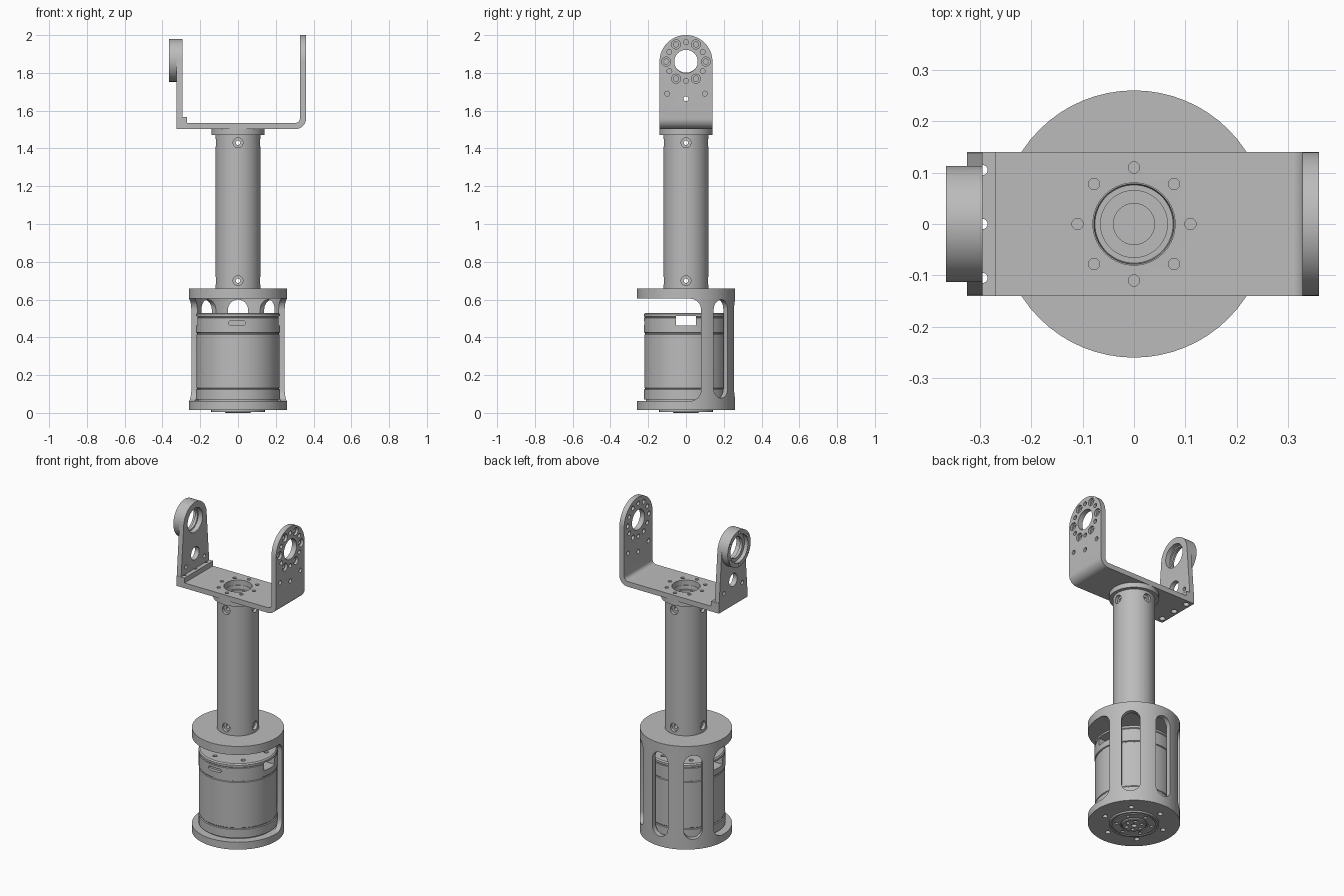
import bpy, bmesh
from math import sin, cos, pi, radians
from mathutils import Vector, Matrix

cube = bpy.data.objects.get("Cube")
if cube:
    bpy.data.objects.remove(cube)

grey = bpy.data.materials.new("machined grey")
grey.use_nodes = True
grey.diffuse_color = (0.5, 0.5, 0.5, 1)
grey.node_tree.nodes["Principled BSDF"].inputs["Base Color"].default_value = (0.5, 0.5, 0.5, 1)


def rod(bm, start, end, r, r2=None, segs=24):
    """Solid cylinder or cone between two points."""
    a, b = Vector(start), Vector(end)
    turn = (b - a).to_track_quat('Z', 'Y').to_matrix().to_4x4()
    bmesh.ops.create_cone(bm, cap_ends=True, segments=segs, radius1=r,
                          radius2=r if r2 is None else r2, depth=(b - a).length,
                          matrix=Matrix.Translation((a + b) / 2) @ turn)


def prism(bm, pts, lo, hi, place):
    """Extrude a 2D outline from lo to hi; place maps (u, v, w) to a point."""
    rings = [[bm.verts.new(place(u, v, w)) for u, v in pts] for w in (lo, hi)]
    faces = [bm.faces.new(rings[0][::-1]), bm.faces.new(rings[1])]
    for i in range(len(pts)):
        j = (i + 1) % len(pts)
        faces.append(bm.faces.new((rings[0][i], rings[0][j], rings[1][j], rings[1][i])))
    bmesh.ops.recalc_face_normals(bm, faces=faces)


def lathe(bm, profile, segs=64):
    """Revolve an (r, z) outline about the z axis."""
    verts = [bm.verts.new((r, 0, z)) for r, z in profile]
    edges = [bm.edges.new((v, verts[(i + 1) % len(verts)])) for i, v in enumerate(verts)
             if profile[i][0] or profile[(i + 1) % len(verts)][0]]
    bmesh.ops.spin(bm, geom=verts + edges, cent=(0, 0, 0), axis=(0, 0, 1),
                   angle=2 * pi, steps=segs)
    bmesh.ops.remove_doubles(bm, verts=bm.verts, dist=0.0001)
    bmesh.ops.recalc_face_normals(bm, faces=bm.faces)


def arc(cx, cy, r, a0, a1, n=8):
    angles = [radians(a0 + (a1 - a0) * i / n) for i in range(n + 1)]
    return [(cx + r * cos(a), cy + r * sin(a)) for a in angles]


def ring(r, count, start=0):
    return [(r * cos(radians(start) + 2 * pi * i / count),
             r * sin(radians(start) + 2 * pi * i / count)) for i in range(count)]


def to_object(bm, name):
    mesh = bpy.data.meshes.new(name)
    bm.to_mesh(mesh)
    bm.free()
    obj = bpy.data.objects.new(name, mesh)
    bpy.context.collection.objects.link(obj)
    return obj


def finish(bm, name, cutter_bm=None):
    """Make the part, subtract its cutters, colour and shade it."""
    obj = to_object(bm, name)
    if cutter_bm:
        cutter = to_object(cutter_bm, name + "_cutter")
        cutter.hide_render = True
        mod = obj.modifiers.new("cut", 'BOOLEAN')
        mod.operation, mod.solver, mod.object = 'DIFFERENCE', 'EXACT', cutter
        mod.use_self = True
        graph = bpy.context.evaluated_depsgraph_get()
        mesh = bpy.data.meshes.new_from_object(obj.evaluated_get(graph))
        obj.modifiers.clear()
        obj.data = mesh
        bpy.data.objects.remove(cutter)
    obj.data.materials.clear()
    obj.data.materials.append(grey)
    bpy.ops.object.select_all(action='DESELECT')
    obj.select_set(True)
    bpy.context.view_layer.objects.active = obj
    bpy.ops.object.shade_smooth_by_angle(angle=radians(30))
    return obj


def along_x(u, v, w):
    return (w, u, v)


def along_y(u, v, w):
    return (u, w, v)


# Cage: round housing, open at the front, slotted at the back
cage, cut = bmesh.new(), bmesh.new()
rod(cage, (0, 0, 0.016), (0, 0, 0.658), 0.26, segs=64)
rod(cut, (0, 0, 0.062), (0, 0, 0.605), 0.23, segs=64)
opening = [(-0.4, 0.062)] + arc(0.02, 0.122, 0.06, -90, 0) + arc(0.02, 0.545, 0.06, 0, 90) + [(-0.4, 0.605)]
prism(cut, opening, -0.4, 0.4, along_x)
slot = arc(0, 0.547, 0.053, 0, 180, 12) + arc(0, 0.131, 0.053, 180, 360, 12)
for angle in (46, 90, 134):
    a = radians(angle)
    prism(cut, slot, 0.15, 0.4,
          lambda u, v, w: (w * cos(a) - u * sin(a), w * sin(a) + u * cos(a), v))
rod(cut, (0, 0, 0.55), (0, 0, 0.75), 0.04, segs=32)
for x, y in ring(0.18, 6, 45):
    rod(cut, (x, y, -0.1), (x, y, 0.045), 0.015)
finish(cage, "cage", cut)

# Motor: banded drum with side windows and a front slot
motor, cut = bmesh.new(), bmesh.new()
lathe(motor, [(0, 0.058), (0.212, 0.058), (0.212, 0.07), (0.222, 0.07), (0.222, 0.123),
              (0.217, 0.126), (0.217, 0.13), (0.22, 0.133), (0.22, 0.415), (0.216, 0.418),
              (0.216, 0.423), (0.222, 0.426), (0.222, 0.503), (0.218, 0.506),
              (0.222, 0.51), (0.222, 0.523), (0.215, 0.53), (0, 0.53)])
window = [(-0.052, 0.463), (0.052, 0.463), (0.052, 0.512), (-0.052, 0.512)]
prism(cut, window, -0.3, 0.3, along_x)
vent = arc(0.028, 0.476, 0.011, -90, 90) + arc(-0.04, 0.476, 0.011, 90, 270)
prism(cut, vent, -0.3, -0.2, along_y)
for x, y in ring(0.17, 6, 15):
    rod(cut, (x, y, 0.518), (x, y, 0.6), 0.013)
finish(motor, "motor", cut)

# Output hub under the housing
hub, cut = bmesh.new(), bmesh.new()
lathe(hub, [(0, 0), (0.065, 0), (0.07, 0.004), (0.07, 0.012), (0.078, 0.012), (0.078, 0.006),
            (0.122, 0.006), (0.122, 0.011), (0.13, 0.011), (0.13, 0.006), (0.142, 0.006),
            (0.142, 0.025), (0, 0.025)])
for x, y in ring(0.045, 6) + ring(0.1, 6, 30):
    rod(cut, (x, y, -0.1), (x, y, 0.016), 0.01)
rod(cut, (0, 0, -0.1), (0, 0, 0.016), 0.016)
finish(hub, "output_hub", cut)

# Column: flanged tube with countersunk cross holes
column, cut = bmesh.new(), bmesh.new()
lathe(column, [(0.119, 0.658), (0.119, 1.472), (0.14, 1.472), (0.14, 1.503), (0.078, 1.503),
               (0.076, 1.48), (0.065, 1.48), (0.065, 0.658)])
for z in (0.70, 1.43):
    for dx, dy in ring(1, 4):
        rod(cut, (dx * 0.02, dy * 0.02, z), (dx * 0.108, dy * 0.108, z), 0.012)
        rod(cut, (dx * 0.1, dy * 0.1, z), (dx * 0.14, dy * 0.14, z), 0.026)
finish(column, "column", cut)

# Bracket: base plate, left arm with rounded top, and step on the right
bracket, cut = bmesh.new(), bmesh.new()
outline = ([(-0.325, 1.503)] + arc(0.305, 1.558, 0.055, -90, 0) + [(0.36, 2.03), (0.328, 2.03)]
           + arc(0.303, 1.56, 0.025, 0, -90) + [(-0.27, 1.535), (-0.27, 1.566), (-0.325, 1.566)])
prism(bracket, outline, -0.14, 0.14, along_y)
corners = arc(0, 1.86, 0.14, 0, 180, 32) + [(-0.2, 1.86), (-0.2, 2.1), (0.2, 2.1), (0.2, 1.86)]
prism(cut, corners, 0.2, 0.5, along_x)


def arm_hole(bm, y, z, r, x0=0.25, x1=0.45, segs=24):
    rod(bm, (x0, y, z), (x1, y, z), r, segs=segs)


arm_hole(cut, 0, 1.86, 0.062, segs=48)
for y, z in ring(0.105, 6):
    arm_hole(cut, y, 1.86 + z, 0.014)
    arm_hole(cut, y, 1.86 + z, 0.024, x0=0.345)
for y, z in ring(0.102, 6, 30):
    arm_hole(cut, y, 1.86 + z, 0.013)
for y, z in ((-0.1, 1.69), (0.1, 1.69), (0, 1.663)):
    arm_hole(cut, y, z, 0.013)
rod(cut, (0, 0, 1.4), (0, 0, 1.7), 0.08, segs=64)
for x, y in ring(0.11, 8):
    rod(cut, (x, y, 1.4), (x, y, 1.7), 0.011)
for y in (-0.105, 0, 0.105):
    rod(cut, (-0.295, y, 1.4), (-0.295, y, 1.7), 0.01)
    rod(cut, (-0.295, y, 1.4), (-0.295, y, 1.525), 0.018)
finish(bracket, "bracket", cut)

# Right arm: tapered plate with bearing hole
arm, cut = bmesh.new(), bmesh.new()
shape = [(-0.138, 1.566), (0.138, 1.566)] + arc(0, 1.866, 0.113, 4, 176, 32)
prism(arm, shape, -0.325, -0.295, along_x)
arm_hole(cut, 0, 1.866, 0.074, -0.4, -0.2, 48)
arm_hole(cut, 0, 1.66, 0.04, -0.4, -0.2, 32)
for y in (-0.09, 0.09):
    arm_hole(cut, y, 1.61, 0.012, -0.4, -0.2)
finish(arm, "right_arm", cut)

# Bearing boss on the outside of the right arm
boss, cut = bmesh.new(), bmesh.new()
arm_hole(boss, 0, 1.866, 0.113, -0.366, -0.325, 64)
arm_hole(cut, 0, 1.866, 0.065, -0.5, -0.2, 48)
arm_hole(cut, 0, 1.866, 0.086, -0.5, -0.342, 48)
for y, z in ring(0.0995, 6, 30):
    arm_hole(cut, y, 1.866 + z, 0.008, -0.5, -0.35, 16)
finish(boss, "bearing_boss", cut)
